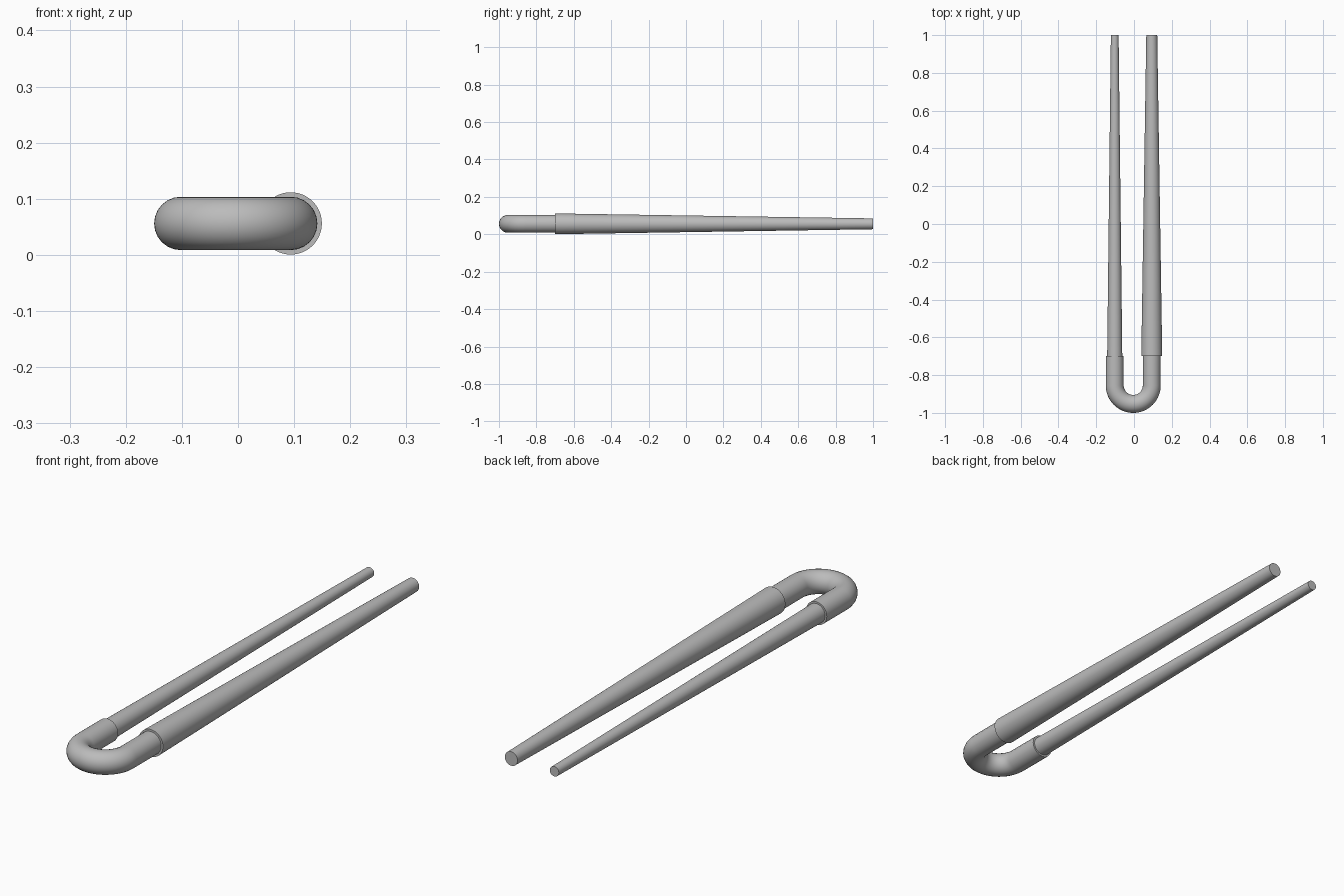
import bpy
import math

cube = bpy.data.objects.get("Cube")
if cube:
    bpy.data.objects.remove(cube, do_unlink=True)

grey = bpy.data.materials.new("plain grey")
grey.use_nodes = True
colour = (0.5, 0.5, 0.5, 1)
grey.diffuse_color = colour
grey.node_tree.nodes["Principled BSDF"].inputs["Base Color"].default_value = colour

AXIS_Z = 0.056      # height of every centre line
JOINT_Y = -0.70     # where the rods meet the bend
BACK_Y = 1.0
LEFT_X, RIGHT_X = 0.094, -0.102


def finish(obj):
    bpy.ops.object.select_all(action="DESELECT")
    obj.select_set(True)
    bpy.context.view_layer.objects.active = obj
    if obj.type == "CURVE":
        bpy.ops.object.convert(target="MESH")
        obj = bpy.context.object
    obj.data.materials.clear()
    obj.data.materials.append(grey)
    bpy.ops.object.shade_smooth_by_angle(angle=math.radians(40))


def tapered_rod(name, x, front_radius, back_radius):
    bpy.ops.mesh.primitive_cone_add(
        vertices=48, radius1=front_radius, radius2=back_radius,
        depth=BACK_Y - JOINT_Y, location=(x, (BACK_Y + JOINT_Y) / 2, AXIS_Z),
        rotation=(-math.pi / 2, 0, 0))
    rod = bpy.context.object
    rod.name = name
    finish(rod)


def u_bend(name, tube_radius, steps=32):
    # Straight leg, half circle round the front, straight leg
    centre_x = (LEFT_X + RIGHT_X) / 2
    bend_radius = (LEFT_X - RIGHT_X) / 2
    centre_y = -1 + tube_radius + bend_radius
    path = [(RIGHT_X, JOINT_Y)]
    for i in range(steps + 1):
        a = math.pi + math.pi * i / steps
        path.append((centre_x + bend_radius * math.cos(a),
                     centre_y + bend_radius * math.sin(a)))
    path.append((LEFT_X, JOINT_Y))

    curve = bpy.data.curves.new(name, "CURVE")
    curve.dimensions = "3D"
    curve.bevel_depth = tube_radius
    curve.bevel_resolution = 10
    curve.use_fill_caps = True
    spline = curve.splines.new("POLY")
    spline.points.add(len(path) - 1)
    for point, (x, y) in zip(spline.points, path):
        point.co = (x, y, AXIS_Z, 1)
    bend = bpy.data.objects.new(name, curve)
    bpy.context.collection.objects.link(bend)
    finish(bend)


u_bend("u_bend_tube", 0.0475)
tapered_rod("left_thick_rod", LEFT_X, 0.0555, 0.029)
tapered_rod("right_thin_rod", RIGHT_X, 0.040, 0.0205)
